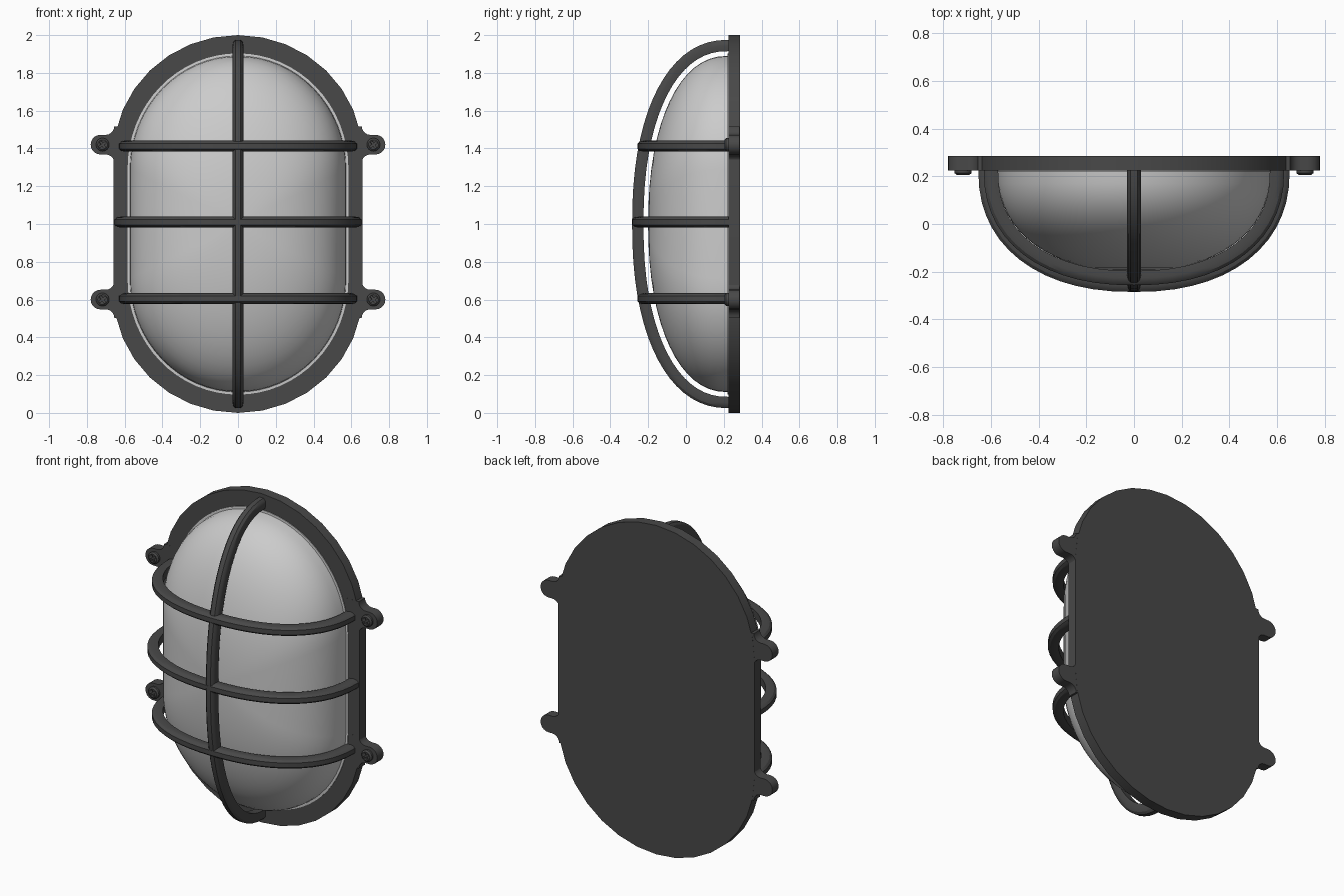
import bpy, bmesh
from math import sin, cos, pi, radians
from mathutils import Vector

if "Cube" in bpy.data.objects:
    bpy.data.objects.remove(bpy.data.objects["Cube"])


def material(name, v):
    m = bpy.data.materials.new(name)
    m.diffuse_color = (v, v, v, 1)
    m.use_nodes = True
    m.node_tree.nodes["Principled BSDF"].inputs["Base Color"].default_value = m.diffuse_color
    return m


DARK = material("dark_metal", 0.065)
PALE = material("frosted_glass", 0.55)
FACE, BACK, MID = 0.225, 0.285, 1.0


def finish(name, bm, mat, angle=35):
    bmesh.ops.recalc_face_normals(bm, faces=bm.faces)
    me = bpy.data.meshes.new(name)
    bm.to_mesh(me)
    bm.free()
    me.materials.append(mat)
    me.shade_smooth()
    me.set_sharp_from_angle(angle=radians(angle))
    ob = bpy.data.objects.new(name, me)
    bpy.context.collection.objects.link(ob)
    return ob


def loft(name, rings, mat, angle=35):
    """Skin closed rings of points and cap both ends."""
    bm = bmesh.new()
    vs = [[bm.verts.new(p) for p in r] for r in rings]
    n = len(vs[0])
    for a, b in zip(vs, vs[1:]):
        for i in range(n):
            j = (i + 1) % n
            bm.faces.new((a[i], a[j], b[j], b[i]))
    bm.faces.new(vs[0])
    bm.faces.new(vs[-1])
    return finish(name, bm, mat, angle)


def prism(name, pts, y0, y1, mat):
    return loft(name, [[(x, y, z) for x, z in pts] for y in (y0, y1)], mat)


def arc(cx, cz, rx, rz, a0, a1, n):
    return [(cx + rx * cos(radians(a0 + (a1 - a0) * i / n)),
             cz + rz * sin(radians(a0 + (a1 - a0) * i / n))) for i in range(n + 1)]


def oval(hw, hh, rz, n):
    """Stadium outline about the origin with elliptical ends."""
    return arc(0, hh - rz, hw, rz, 0, 180, n) + arc(0, rz - hh, hw, rz, 180, 360, n)


# Wall plate
prism("back_plate", [(x, z + MID) for x, z in oval(0.66, 1.0, 0.64, 16)], FACE, BACK, DARK)

# Domed glass with a thin rim
outline = oval(0.572, 0.89, 0.60, 32)
rings = [[(x * 1.022, y, z * 1.015 + MID) for x, z in outline] for y in (0.24, 0.221)]
STEPS = 16
for i in range(STEPS):
    t = i / STEPS * pi / 2
    s, d = cos(t) ** (2 / 2.2), sin(t) ** (2 / 2.2)
    rings.append([(x * s, 0.22 - 0.42 * d, z * s + MID) for x, z in outline])
rings.append([(x * 0.03, -0.2, z * 0.03 + MID) for x, z in outline])
loft("glass_dome", rings, PALE, 50)


# Guard bars: chamfered section swept along a bowed path
def guard_bar(name, reach, depth, to_world, n=28):
    e = 2 / 2.25
    path = [Vector((reach, FACE + 0.02))]
    for i in range(n + 1):
        c, s = cos(pi * i / n), max(sin(pi * i / n), 0)
        path.append(Vector((reach * abs(c) ** e * (1 if c > 0 else -1), FACE - depth * s ** e)))
    path.append(Vector((-reach, FACE + 0.02)))
    section = [(-0.014, 0), (0.014, 0), (0.025, 0.012), (0.029, 0.03),
               (0.025, 0.06), (-0.025, 0.06), (-0.029, 0.03), (-0.025, 0.012)]
    rings = []
    for i, p in enumerate(path):
        t = (path[min(i + 1, len(path) - 1)] - path[max(i - 1, 0)]).normalized()
        inward = Vector((t.y, -t.x))
        if inward.dot(Vector((0, 0.2)) - p) < 0:
            inward = -inward
        if i in (0, len(path) - 1):
            inward = Vector((-1 if p.x > 0 else 1, 0))
        rings.append([to_world(*(p + inward * d), w) for w, d in section])
    loft(name, rings, DARK, 30)


guard_bar("vertical_guard", 0.975, 0.51, lambda u, y, w: (w, y, u + MID), 36)
for label, z, reach, depth in (("lower", 0.605, 0.63, 0.482), ("middle", 1.01, 0.653, 0.51),
                               ("upper", 1.412, 0.63, 0.482)):
    guard_bar(label + "_guard", reach, depth, lambda u, y, w, z=z: (u, y, w + z))

# Mounting lugs with filleted roots, each holding a cross-head screw
for side, sx in (("left", -1), ("right", 1)):
    for level, cz in (("lower", 0.6), ("upper", 1.42)):
        tag = side + "_" + level
        tip = arc(0.728, 0, 0.052, 0.052, -90, 90, 10)
        root = arc(0.70, 0.097, 0.045, 0.045, 270, 180, 5)
        lug = [(x, -z) for x, z in reversed(root)] + tip + root
        lug = [(0.56, -0.097)] + lug + [(0.56, 0.097)]
        prism(tag + "_lug", [(sx * x, cz + z) for x, z in lug], FACE - 0.0005, BACK - 0.0005, DARK)

        cx = sx * 0.717
        head = [[(x, y, z) for x, z in arc(cx, cz, r, r, 0, 345, 23)]
                for r, y in ((0.035, FACE + 0.01), (0.035, 0.213), (0.026, 0.205))]
        screw = loft(tag + "_screw", head, DARK, 30)
        a, b = 0.005, 0.021
        plus = [(a, a), (a, b), (-a, b), (-a, a), (-b, a), (-b, -a),
                (-a, -a), (-a, -b), (a, -b), (a, -a), (b, -a), (b, a)]
        turn = radians(35)
        cutter = prism(tag + "_slot_cutter",
                       [(cx + x * cos(turn) - z * sin(turn), cz + x * sin(turn) + z * cos(turn))
                        for x, z in plus], 0.19, 0.214, DARK)
        cutter.hide_render = True
        cutter.hide_set(True)
        mod = screw.modifiers.new("slot", 'BOOLEAN')
        mod.operation, mod.object, mod.solver = 'DIFFERENCE', cutter, 'EXACT'
